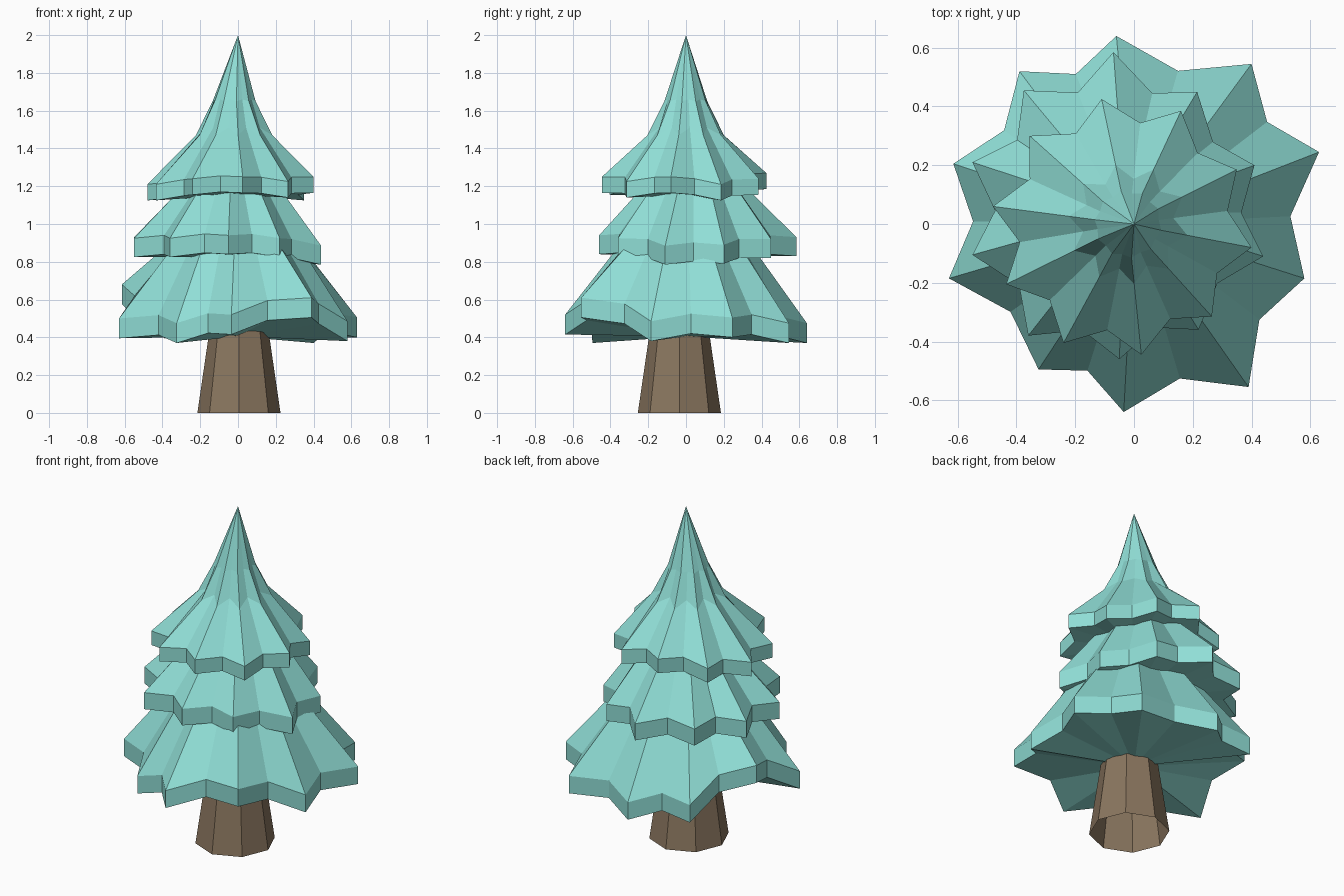
import bpy, bmesh, math
from mathutils import Vector

if "Cube" in bpy.data.objects:
    bpy.data.objects.remove(bpy.data.objects["Cube"])


def material(name, rgb):
    m = bpy.data.materials.new(name)
    m.diffuse_color = (*rgb, 1)
    m.use_nodes = True
    m.node_tree.nodes["Principled BSDF"].inputs["Base Color"].default_value = m.diffuse_color
    return m


NEEDLES = material("teal_needles", (0.28, 0.735, 0.675))
BARK = material("brown_bark", (0.254, 0.181, 0.114))


def finish(bm, name, mat):
    bmesh.ops.recalc_face_normals(bm, faces=bm.faces)
    me = bpy.data.meshes.new(name)
    bm.to_mesh(me)
    bm.free()
    me.materials.append(mat)
    ob = bpy.data.objects.new(name, me)
    bpy.context.collection.objects.link(ob)
    return ob


def fan(bm, ring, point):
    c = bm.verts.new(point)
    for i in range(len(ring)):
        bm.faces.new((ring[i - 1], ring[i], c))


def tier(name, tips, notch, lift, thick, uppers, centre, under, apex):
    """Star-shaped skirt: branch tips with notches between, narrowing upward."""
    tips = [Vector(t) for t in tips]
    rim = []
    for i, t in enumerate(tips):
        n = (t + tips[(i + 1) % len(tips)]) / 2
        rim += [t, Vector((n.x * notch, n.y * notch, n.z + lift))]
    bm = bmesh.new()
    rings = [[bm.verts.new(p - Vector((0, 0, thick))) for p in rim],
             [bm.verts.new(p) for p in rim]]
    # upper rings: one (radius, height) for tips, one for notches
    for upper in uppers:
        ring = []
        for i, p in enumerate(rim):
            r, z = upper[i % 2]
            a = math.atan2(p.y - centre[1], p.x - centre[0])
            ring.append(bm.verts.new((centre[0] + r * math.cos(a),
                                      centre[1] + r * math.sin(a), z)))
        rings.append(ring)
    for a, b in zip(rings, rings[1:]):
        for i in range(len(rim)):
            bm.faces.new((a[i - 1], a[i], b[i], b[i - 1]))
    fan(bm, rings[0], (0, 0, under))
    fan(bm, rings[-1], apex)
    return finish(bm, name, NEEDLES)


# Foliage tiers, branch tips given clockwise from the back
tier("bottom_tier",
     [(-.06, .64, .475), (.40, .545, .475), (.63, .245, .505), (.58, -.185, .485),
      (.39, -.555, .61), (-.035, -.64, .52), (-.325, -.495, .475),
      (-.63, -.185, .50), (-.615, .205, .68), (-.39, .52, .50)],
     .88, .03, .105, [((.28, .98), (.25, .98))], (0, 0), .405, (0, 0, .99))
tier("middle_tier",
     [(-.07, .585, .93), (.215, .45, .92), (.41, .2, .89), (.44, -.11, .885),
      (.22, -.36, .925), (-.05, -.46, .94), (-.36, -.38, .925),
      (-.55, -.105, .925), (-.55, .21, .93), (-.375, .455, .93)],
     .86, .015, .10, [((.21, 1.26), (.18, 1.26))], (-.03, .04), .83, (0, 0, 1.27))
tier("top_tier",
     [(-.11, .425, 1.27), (.16, .385, 1.24), (.35, .185, 1.21), (.40, -.08, 1.25),
      (.265, -.315, 1.225), (.025, -.445, 1.25), (-.24, -.405, 1.24),
      (-.435, -.205, 1.21), (-.48, .06, 1.21), (-.355, .30, 1.23)],
     .85, .01, .085, [((.205, 1.47), (.155, 1.51)), ((.115, 1.65), (.105, 1.66))],
     (-.02, 0), 1.155, (0, 0, 2))

# Tapered eight-sided trunk, open at both ends
bm = bmesh.new()
bmesh.ops.create_cone(bm, cap_ends=False, segments=8, radius1=.22, radius2=.147,
                      depth=.5)
bmesh.ops.translate(bm, verts=bm.verts, vec=(.005, -.035, .25))
finish(bm, "trunk", BARK)
